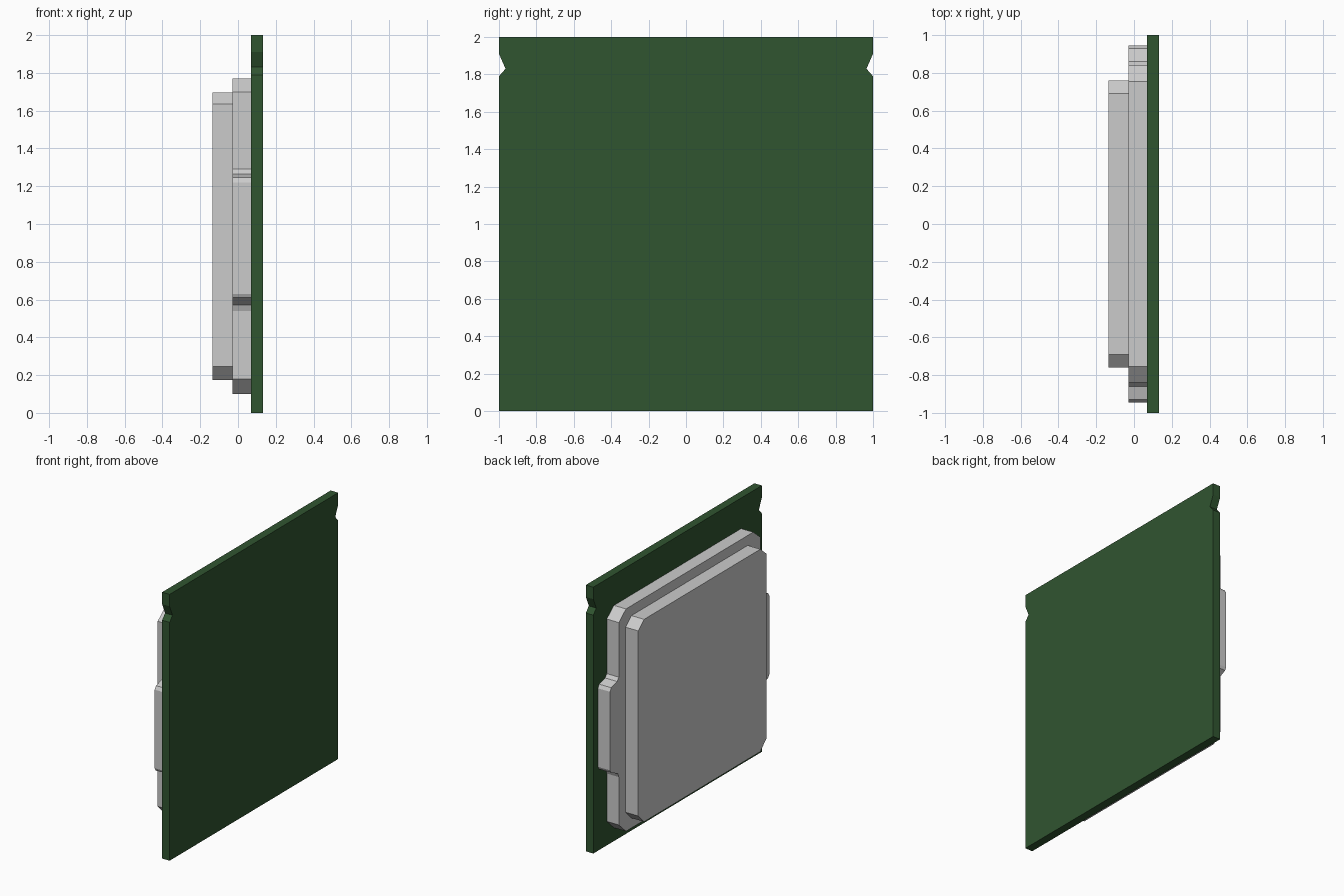
import bpy
import bmesh

if "Cube" in bpy.data.objects:
    bpy.data.objects.remove(bpy.data.objects["Cube"])


def mirrored(right_side):
    """Close a half outline (y, z), listed bottom to top, by mirroring it across y = 0."""
    return right_side + [(-y, z) for y, z in reversed(right_side)]


def plate(name, right_side, x0, x1, color=None):
    """Extrude a mirrored outline along x into a flat plate."""
    bm = bmesh.new()
    face = bm.faces.new([bm.verts.new((x0, y, z)) for y, z in mirrored(right_side)])
    extruded = bmesh.ops.extrude_face_region(bm, geom=[face])["geom"]
    verts = [g for g in extruded if isinstance(g, bmesh.types.BMVert)]
    bmesh.ops.translate(bm, verts=verts, vec=(x1 - x0, 0, 0))
    bmesh.ops.recalc_face_normals(bm, faces=bm.faces)
    mesh = bpy.data.meshes.new(name)
    bm.to_mesh(mesh)
    bm.free()
    obj = bpy.data.objects.new(name, mesh)
    bpy.context.collection.objects.link(obj)
    if color:
        mat = bpy.data.materials.new(name + "_color")
        mat.diffuse_color = color
        mat.use_nodes = True
        mat.node_tree.nodes["Principled BSDF"].inputs["Base Color"].default_value = mat.diffuse_color
        mesh.materials.append(mat)
    return obj


# Green circuit board with a V notch on each side
plate("circuit_board",
      [(1, 0), (1, 1.79), (0.965, 1.83), (1, 1.91), (1, 2)],
      0.07, 0.132, (0.03, 0.09, 0.03, 1))

# Lower step of the metal lid, with chamfered corners and side tabs
plate("lid_base",
      [(0.755, 0.10), (0.84, 0.18),
       (0.84, 0.54), (0.852, 0.57), (0.935, 0.61), (0.945, 0.63),
       (0.945, 1.22), (0.93, 1.245), (0.86, 1.265), (0.84, 1.29),
       (0.84, 1.70), (0.755, 1.77)],
      -0.03, 0.07)

# Raised upper step of the lid
plate("lid_top",
      [(0.69, 0.175), (0.76, 0.245), (0.76, 1.635), (0.69, 1.695)],
      -0.135, -0.03)
